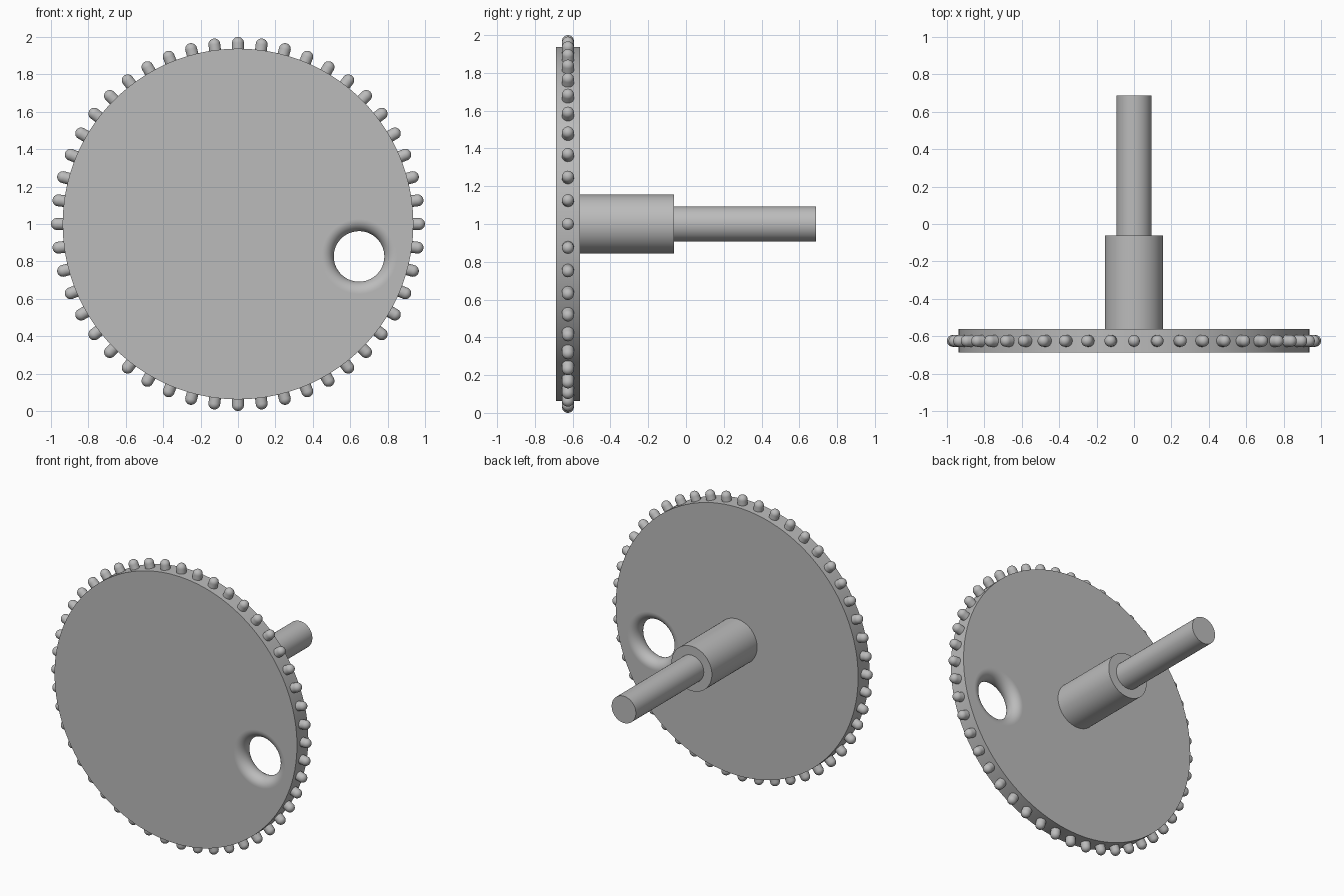
import bpy, bmesh
from math import sin, cos, pi, radians
from mathutils import Vector

cube = bpy.data.objects.get("Cube")
if cube:
    bpy.data.objects.remove(cube, do_unlink=True)

grey = bpy.data.materials.new("plain grey")
grey.use_nodes = True
colour = (0.5, 0.5, 0.5, 1)
grey.diffuse_color = colour
grey.node_tree.nodes["Principled BSDF"].inputs["Base Color"].default_value = colour

AXIS = Vector((0, 0, 1))
FRONT, DISC_BACK, HUB_BACK, SHAFT_BACK = -0.6875, -0.5625, -0.0625, 0.6875
DISC_MID = (FRONT + DISC_BACK) / 2


def ring_mesh(name, rings, segments, closed=False):
    """Skin circles (x, z, radius, y) stacked along y; cap the ends or join them in a loop."""
    bm = bmesh.new()
    loops = []
    for x, z, r, y in rings:
        loops.append([bm.verts.new((x + r * cos(2 * pi * i / segments), y,
                                    z + r * sin(2 * pi * i / segments)))
                      for i in range(segments)])
    pairs = list(zip(loops, loops[1:]))
    if closed:
        pairs.append((loops[-1], loops[0]))
    else:
        bm.faces.new(loops[0])
        bm.faces.new(loops[-1])
    for a, b in pairs:
        for i in range(segments):
            j = (i + 1) % segments
            bm.faces.new((a[i], a[j], b[j], b[i]))
    bmesh.ops.recalc_face_normals(bm, faces=bm.faces)
    mesh = bpy.data.meshes.new(name)
    bm.to_mesh(mesh)
    bm.free()
    mesh.materials.append(grey)
    return mesh


def place(name, mesh, location=AXIS):
    obj = bpy.data.objects.new(name, mesh)
    bpy.context.collection.objects.link(obj)
    obj.location = location
    return obj


def smooth(obj):
    bpy.ops.object.select_all(action='DESELECT')
    obj.select_set(True)
    bpy.context.view_layer.objects.active = obj
    bpy.ops.object.shade_smooth_by_angle(angle=radians(35))


# Disc with an off-centre hole whose rim is fully rounded
hole_x, hole_z = 0.67 * cos(radians(-15)), 0.67 * sin(radians(-15))
half = (DISC_BACK - FRONT) / 2
rim = 0.1975
rings = [(0, 0, 0.9375, FRONT), (hole_x, hole_z, rim + 0.003, FRONT)]
for i in range(21):
    t = pi * i / 20
    rings.append((hole_x, hole_z, rim - half * sin(t), DISC_MID - half * cos(t)))
rings += [(hole_x, hole_z, rim + 0.003, DISC_BACK), (0, 0, 0.9375, DISC_BACK)]
smooth(place("disc", ring_mesh("disc", rings, 128, closed=True)))

# Hub and shaft behind the disc
for name, radius, start, end in (("hub", 0.15625, DISC_BACK, HUB_BACK),
                                 ("shaft", 0.09375, HUB_BACK, SHAFT_BACK)):
    smooth(place(name, ring_mesh(name, [(0, 0, radius, start), (0, 0, radius, end)], 64)))

# Round-ended pegs around the edge, sharing one mesh
peg_r = 0.0315
profile = [(0, 0, peg_r, 0.9)]
for i in range(9):
    t = radians(88) * i / 8
    profile.append((0, 0, peg_r * cos(t), 1 - peg_r + peg_r * sin(t)))
peg_mesh = ring_mesh("peg", profile, 24)
count = 48
for k in range(count):
    a = 2 * pi * k / count
    peg = place(f"peg_{k + 1}", peg_mesh, AXIS + Vector((0, DISC_MID, 0)))
    peg.rotation_euler = Vector((sin(a), 0, cos(a))).to_track_quat('Y', 'Z').to_euler()
    if k == 0:
        smooth(peg)
